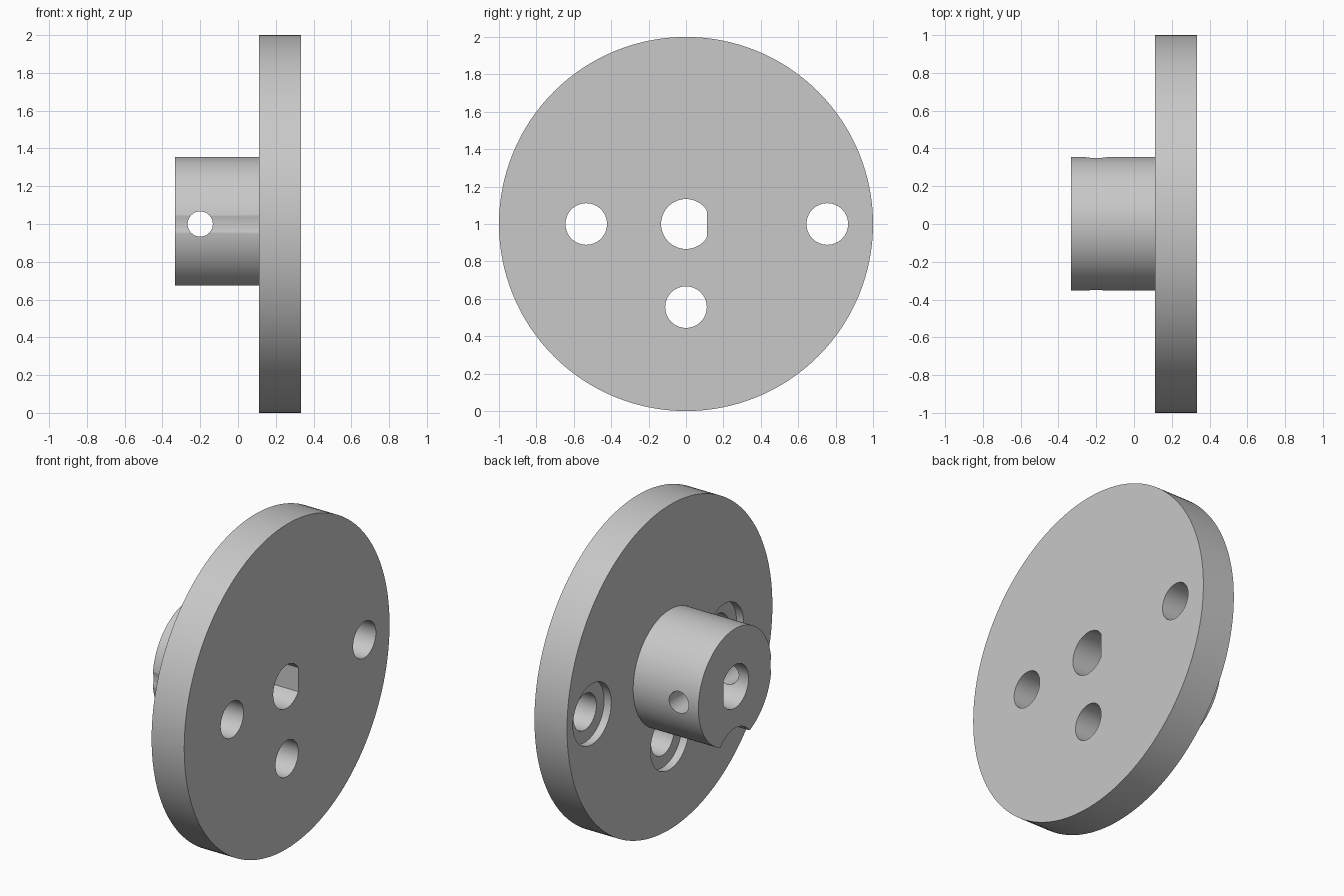
import bpy, bmesh, math

if "Cube" in bpy.data.objects:
    bpy.data.objects.remove(bpy.data.objects["Cube"], do_unlink=True)

MM = 2 / 45                      # the flange is 45 units across
END, STEP, FACE = -7.5, 2.5, 7.5  # hub end, flange back, flange face along x

grey = bpy.data.materials.new("machined grey")
grey.use_nodes = True
grey.diffuse_color = (0.58, 0.58, 0.58, 1)
grey.node_tree.nodes["Principled BSDF"].inputs["Base Color"].default_value = grey.diffuse_color


def add_object(name, bm):
    bmesh.ops.recalc_face_normals(bm, faces=bm.faces)
    mesh = bpy.data.meshes.new(name)
    bm.to_mesh(mesh)
    bm.free()
    mesh.materials.append(grey)
    obj = bpy.data.objects.new(name, mesh)
    bpy.context.collection.objects.link(obj)
    return obj


def turned(name, profile, sides, y=0, z=0, along_y=False, flat=None):
    """Skin rings of (position, radius) along an axis; flat limits y to make a D shape."""
    bm = bmesh.new()
    rings = []
    for pos, radius in profile:
        ring = []
        for i in range(sides):
            a = math.tau * i / sides
            u, v = radius * math.cos(a), radius * math.sin(a)
            if flat is not None and u > flat:
                u = flat
            co = (y + u, pos, z + v) if along_y else (pos, y + u, z + v)
            ring.append(bm.verts.new((co[0] * MM, co[1] * MM, co[2] * MM + 1)))
        rings.append(ring)
    for a, b in zip(rings, rings[1:]):
        for i in range(sides):
            j = (i + 1) % sides
            bm.faces.new((a[i], a[j], b[j], b[i]))
    bm.faces.new(rings[0])
    bm.faces.new(rings[-1])
    return add_object(name, bm)


# Stepped body: narrow hub and wide flange
body = turned("flanged_hub", [(END, 8), (STEP, 8), (STEP, 22.5), (FACE, 22.5)], 128)

# Cutters: D-shaped shaft bore, cross hole for set screws, counterbored bolt holes
cutters = [
    turned("shaft_bore", [(END - 1, 3), (FACE + 1, 3)], 64, flat=2.5),
    turned("set_screw_hole", [(-10, 1.5), (10, 1.5)], 48, y=-4.5, along_y=True),
]
for y, z in ((-12, 0), (17, 0), (0, -10)):
    cutters.append(turned("bolt_hole", [(END - 1, 4.2), (STEP + 1.1, 4.2),
                                        (STEP + 1.1, 2.5), (FACE + 1, 2.5)], 64, y, z))

bpy.ops.object.select_all(action="DESELECT")
bpy.context.view_layer.objects.active = body
body.select_set(True)
for cutter in cutters:
    cutter.hide_render = True
    mod = body.modifiers.new(cutter.name, "BOOLEAN")
    mod.operation = "DIFFERENCE"
    mod.solver = "EXACT"
    mod.object = cutter
    bpy.ops.object.modifier_apply(modifier=mod.name)
    bpy.data.objects.remove(cutter, do_unlink=True)

# Smooth round walls, crisp rims
bpy.ops.object.shade_smooth_by_angle(angle=math.radians(30))
